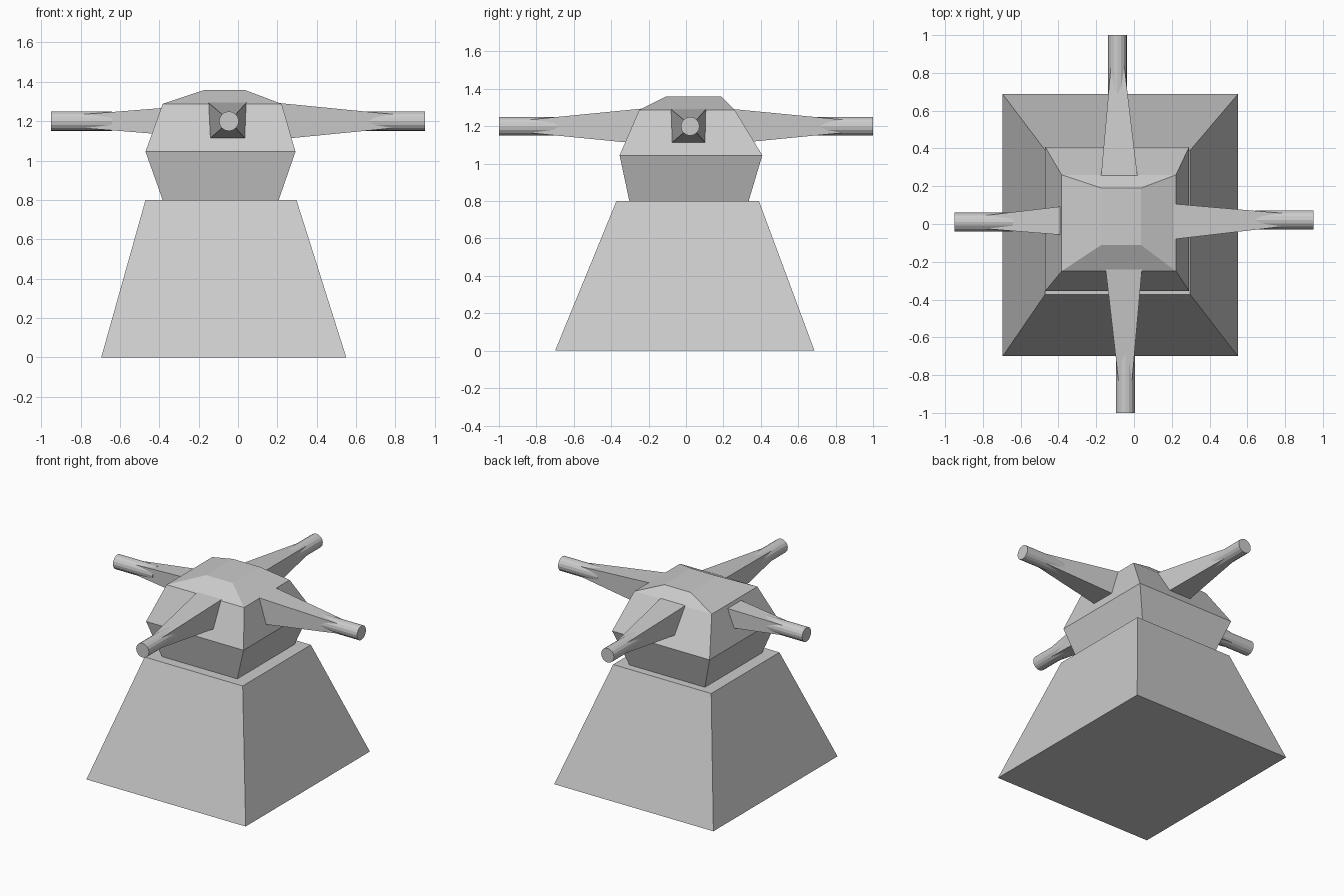
import bpy, bmesh, math
from mathutils import Vector

if "Cube" in bpy.data.objects:
    bpy.data.objects.remove(bpy.data.objects["Cube"])


def loft(name, rings):
    """Closed solid through a list of point rings."""
    bm = bmesh.new()
    loops = [[bm.verts.new(p) for p in ring] for ring in rings]
    n = len(loops[0])
    for a, b in zip(loops, loops[1:]):
        for i in range(n):
            j = (i + 1) % n
            bm.faces.new((a[i], a[j], b[j], b[i]))
    bm.faces.new(loops[0][::-1])
    bm.faces.new(loops[-1])
    bmesh.ops.recalc_face_normals(bm, faces=bm.faces[:])
    mesh = bpy.data.meshes.new(name)
    bm.to_mesh(mesh)
    bm.free()
    ob = bpy.data.objects.new(name, mesh)
    bpy.context.collection.objects.link(ob)
    return ob


def rect(x0, x1, y0, y1, z):
    return [(x0, y0, z), (x1, y0, z), (x1, y1, z), (x0, y1, z)]


# Pedestal
loft("pedestal", [rect(-.695, .55, -.70, .687, 0),
                  rect(-.47, .297, -.372, .39, .8)])

# Faceted turret head
loft("turret_head", [rect(-.383, .207, -.303, .335, .8),
                     rect(-.47, .292, -.355, .408, 1.045),
                     rect(-.383, .222, -.25, .26, 1.288),
                     rect(-.172, .036, -.11, .19, 1.358)])


def gun(name, axis, side, root, tip, start, end, root_c, half_w, half_h):
    """Tapered square mount plus round barrel; side offset c, height z."""
    d = Vector((1, 0, 0)) if axis == 'x' else Vector((0, 1, 0))
    s = Vector((0, 1, 0)) if axis == 'x' else Vector((1, 0, 0))
    d = d * side

    def square(dist, c, w, h):
        return [d * dist + s * (c + u * w) + Vector((0, 0, 1.2 + v * h))
                for u, v in ((-1, -1), (1, -1), (1, 1), (-1, 1))]

    def circle(dist):
        angles = [2 * math.pi * i / 16 for i in range(16)]
        return [d * dist + s * (tip + .05 * math.cos(a))
                + Vector((0, 0, 1.2 + .05 * math.sin(a))) for a in angles]

    inner = end - .15
    loft(name + "_mount", [square(root, root_c, half_w, half_h),
                           square(inner, tip, .034, .034)])
    loft(name + "_barrel", [circle(start), circle(end)])


# Four guns, one per side
gun("front_gun", 'y', -1, .24, -.046, .69, 1.0, -.054, .096, .094)
gun("back_gun", 'y', 1, .25, -.087, .69, 1.0, -.078, .097, .092)
gun("left_gun", 'x', -1, .37, .01, .64, .95, .018, .077, .068)
gun("right_gun", 'x', 1, .21, .022, .64, .95, .013, .094, .092)
